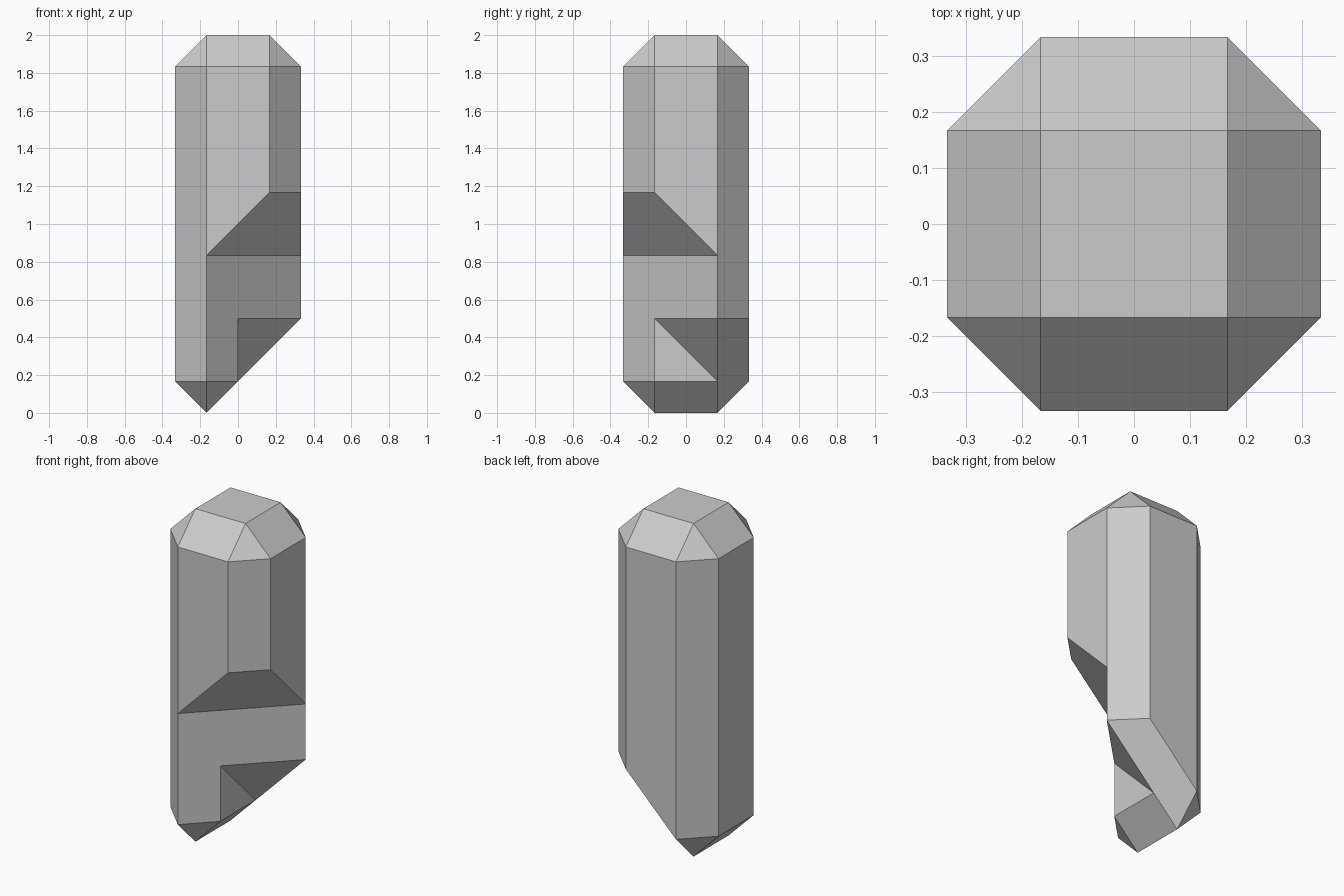
import bpy, bmesh, math
from mathutils import Vector

if "Cube" in bpy.data.objects:
    bpy.data.objects.remove(bpy.data.objects["Cube"])

U = 1 / 6  # all corners sit on a grid of one sixth of a unit
AXES = [Vector(v) for v in ((1, 0, 0), (0, 1, 0), (0, 0, 1))]

# Corner columns of the crystal in grid units
FL, FR, BR, BL = (-1, -1), (1, -1), (1, 1), (-1, 1)


def tidy(bm):
    """Weld doubles and merge coplanar triangles into clean flat faces."""
    bmesh.ops.remove_doubles(bm, verts=bm.verts, dist=1e-4)
    bmesh.ops.dissolve_limit(bm, angle_limit=math.radians(1),
                             verts=bm.verts, edges=bm.edges)
    bmesh.ops.recalc_face_normals(bm, faces=bm.faces)


def column_hull(name, bottoms):
    """Convex hull of octahedral knobs at the bottom and top of each column."""
    bm = bmesh.new()
    for (x, y), low in bottoms.items():
        for z in (low, 11):
            for axis in AXES:
                for sign in (-1, 1):
                    bm.verts.new((Vector((x, y, z)) + axis * sign) * U)
    res = bmesh.ops.convex_hull(bm, input=bm.verts)
    loose = {g for g in res["geom_interior"] + res["geom_unused"]
             if isinstance(g, bmesh.types.BMVert)}
    bmesh.ops.delete(bm, geom=list(loose), context='VERTS')
    tidy(bm)
    mesh = bpy.data.meshes.new(name)
    bm.to_mesh(mesh)
    bm.free()
    obj = bpy.data.objects.new(name, mesh)
    bpy.context.collection.objects.link(obj)
    return obj


# Upper body, stepped middle with rear slope, and the left foot
body = column_hull("crystal_body", {FL: 5, FR: 7, BR: 5, BL: 5})
middle = column_hull("middle_part", {FL: 3, BR: 3, BL: 1})
foot = column_hull("foot_part", {FL: 1, BL: 1})

# Fuse the parts into one solid
bpy.context.view_layer.objects.active = body
for part in (middle, foot):
    mod = body.modifiers.new("fuse", 'BOOLEAN')
    mod.operation = 'UNION'
    mod.solver = 'EXACT'
    mod.object = part
    bpy.ops.object.modifier_apply(modifier=mod.name)
    bpy.data.objects.remove(part)

bm = bmesh.new()
bm.from_mesh(body.data)
tidy(bm)
bm.to_mesh(body.data)
bm.free()
